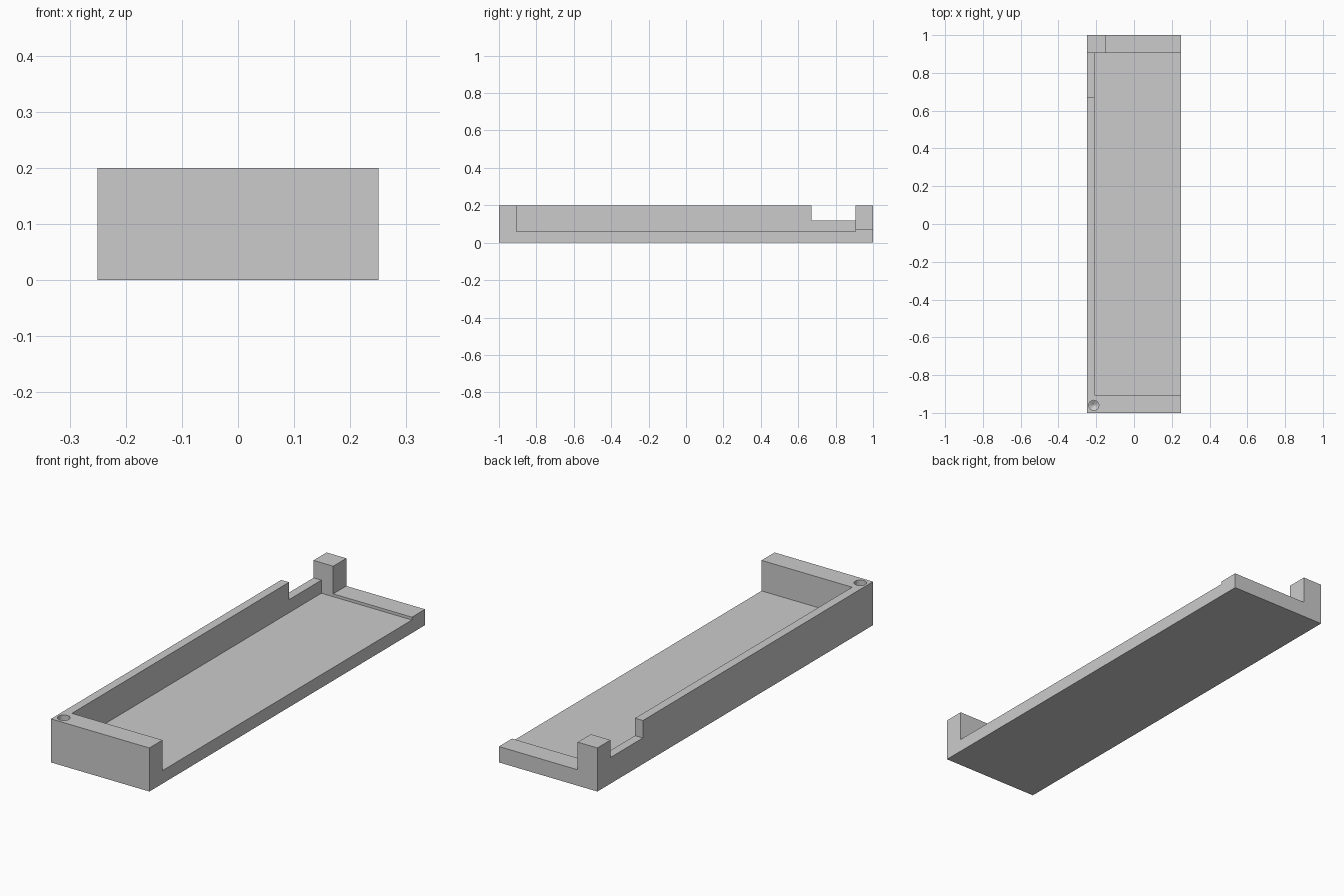
import bpy
import bmesh
from mathutils import Matrix, Vector

old = bpy.data.objects.get("Cube")
if old:
    bpy.data.objects.remove(old, do_unlink=True)

GREY = (0.6, 0.6, 0.6, 1)
mat = bpy.data.materials.new("plain grey")
mat.use_nodes = True
mat.diffuse_color = GREY
mat.node_tree.nodes["Principled BSDF"].inputs["Base Color"].default_value = GREY


def add_object(name, bm):
    mesh = bpy.data.meshes.new(name)
    bm.to_mesh(mesh)
    bm.free()
    mesh.materials.append(mat)
    obj = bpy.data.objects.new(name, mesh)
    bpy.context.collection.objects.link(obj)
    return obj


def box(name, low, high):
    low, high = Vector(low), Vector(high)
    bm = bmesh.new()
    place = Matrix.Translation((low + high) / 2) @ Matrix.Diagonal((high - low).to_4d())
    bmesh.ops.create_cube(bm, size=1, matrix=place)
    return add_object(name, bm)


def cone(name, x, y, low, high, r_low, r_high):
    bm = bmesh.new()
    bmesh.ops.create_cone(bm, cap_ends=True, segments=16, radius1=r_low, radius2=r_high,
                          depth=high - low, matrix=Matrix.Translation((x, y, (low + high) / 2)))
    return add_object(name, bm)


def cut(target, cutter):
    cutter.hide_render = True
    mod = target.modifiers.new(cutter.name, "BOOLEAN")
    mod.operation = "DIFFERENCE"
    mod.solver = "EXACT"
    mod.object = cutter
    bpy.context.view_layer.objects.active = target
    bpy.ops.object.modifier_apply(modifier=mod.name)
    bpy.data.objects.remove(cutter, do_unlink=True)


# Solid block, open along its left side once the recess is cut
tray = box("tray", (-0.25, -1, 0), (0.25, 1, 0.2))
cut(tray, box("recess_cutter", (-0.21, -0.905, 0.06), (0.3, 0.905, 0.3)))

# Low back ledge, leaving the corner post standing
cut(tray, box("ledge_cutter", (-0.15, 0.88, 0.073), (0.3, 1.1, 0.3)))

# Notch in the long side wall beside the post
cut(tray, box("notch_cutter", (-0.3, 0.67, 0.12), (-0.2, 0.905, 0.3)))

# Blind screw hole with a pointed bottom in the front corner
cut(tray, cone("hole_cutter", -0.213, -0.96, 0.1, 0.3, 0.027, 0.027))
cut(tray, cone("hole_tip_cutter", -0.213, -0.96, 0.085, 0.101, 0.001, 0.027))
